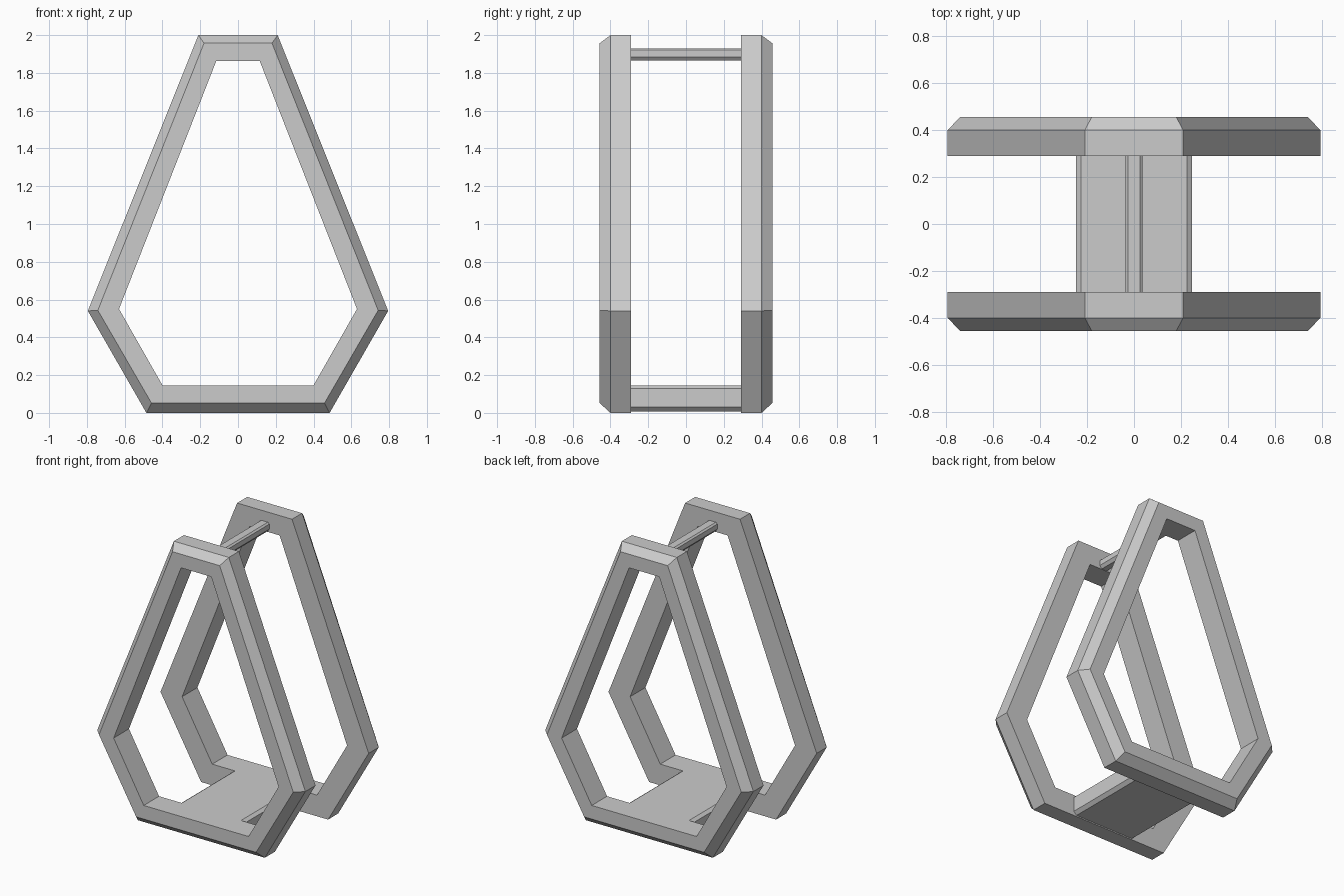
import bpy, bmesh

if "Cube" in bpy.data.objects:
    bpy.data.objects.remove(bpy.data.objects["Cube"])


def make_object(name, bm):
    bmesh.ops.recalc_face_normals(bm, faces=bm.faces)
    mesh = bpy.data.meshes.new(name)
    bm.to_mesh(mesh)
    bm.free()
    obj = bpy.data.objects.new(name, mesh)
    bpy.context.collection.objects.link(obj)
    return obj


def symmetric(half):
    """Close a right-hand half profile (top to bottom) by mirroring it in x."""
    return half + [(-x, z) for x, z in reversed(half)]


def ring(bm, profile, y):
    return [bm.verts.new((x, y, z)) for x, z in profile]


def bridge(bm, a, b):
    n = len(a)
    for i in range(n):
        j = (i + 1) % n
        bm.faces.new((a[i], a[j], b[j], b[i]))


outer = symmetric([(0.21, 2.0), (0.795, 0.54), (0.485, 0.0)])
bevel = symmetric([(0.18, 1.957), (0.742, 0.543), (0.458, 0.052)])
inner = symmetric([(0.115, 1.863), (0.63, 0.55), (0.4, 0.146)])


# Six-sided frames, chamfered on their outward-facing rim
def frame(name, side):
    bm = bmesh.new()
    loops = [ring(bm, p, side * y) for p, y in
             ((outer, 0.29), (outer, 0.40), (bevel, 0.457),
              (inner, 0.457), (inner, 0.29))]
    for i in range(len(loops)):
        bridge(bm, loops[i], loops[(i + 1) % len(loops)])
    return make_object(name, bm)


# Straight connectors running between the frames
def connector(name, half_profile):
    bm = bmesh.new()
    profile = symmetric(half_profile)
    a, b = ring(bm, profile, -0.29), ring(bm, profile, 0.29)
    bridge(bm, a, b)
    bm.faces.new(a)
    bm.faces.new(b)
    return make_object(name, bm)


frame("front_frame", -1)
frame("back_frame", 1)
connector("top_bar", [(0.025, 1.93), (0.036, 1.92), (0.036, 1.885), (0.02, 1.865)])
connector("bottom_plate", [(0.226, 0.146), (0.248, 0.13), (0.248, 0.03), (0.226, 0.008)])
